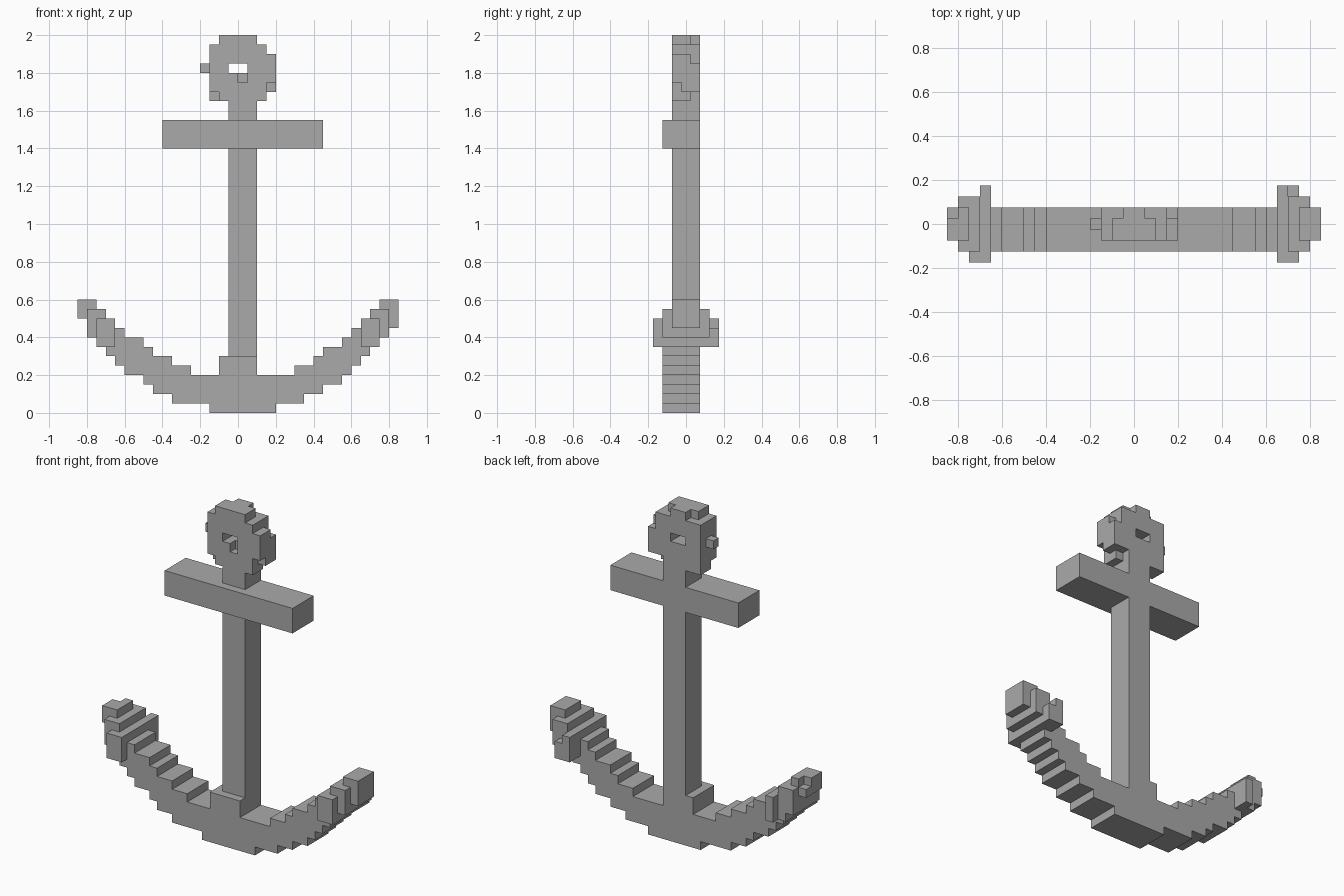
import bpy, bmesh, math
from mathutils import Vector

CELL = 0.05
ORIGIN = Vector((0, -0.175, 0))

if "Cube" in bpy.data.objects:
    bpy.data.objects.remove(bpy.data.objects["Cube"])

grey = bpy.data.materials.new("iron grey")
grey.use_nodes = True
colour = (0.4, 0.4, 0.4, 1)
grey.diffuse_color = colour
shader = next(n for n in grey.node_tree.nodes if n.type == 'BSDF_PRINCIPLED')
shader.inputs["Base Color"].default_value = colour
shader.inputs["Roughness"].default_value = 0.8


def box(x, y, z):
    """Cells of a block; each range is (start, stop) in cells."""
    return {(i, j, k) for i in range(*x) for j in range(*y) for k in range(*z)}


def mirror(cells):
    return {(-1 - i, j, k) for i, j, k in cells}


WIDE, SLIM = (1, 5), (2, 5)      # depth of the arms and of the shank


def arm(spans):
    """Stepped arm on the +x side, one (inner, outer) span per level."""
    cells = set()
    for level, span in enumerate(spans):
        cells |= box(span, WIDE, (level, level + 1))
    return cells


def fluke(tip_bottom):
    """Three overlapping blocks, narrowing toward the tip."""
    return (box((13, 15), (0, 7), (7, 10)) | box((14, 16), (1, 6), (8, 11))
            | box((15, 17), SLIM, (tip_bottom, 12)))


parts = {}

# Shank, its foot and the cross stock
parts["stock"] = box((-8, 9), WIDE, (28, 31))
parts["shank_foot"] = box((-2, 2), WIDE, (4, 6))
parts["shank"] = box((-1, 2), SLIM, (4, 33))

# Curved arms
parts["left_arm"] = arm([(0, 4), (0, 7), (0, 9), (0, 11), (6, 12),
                         (8, 13), (9, 14), (11, 14), (12, 14)])
parts["right_arm"] = mirror(arm([(0, 3), (0, 7), (0, 9), (0, 10), (5, 12),
                                 (7, 13), (9, 14), (10, 14), (12, 14)]))

# Flukes, with their chipped corners
parts["left_fluke"] = fluke(9) - {(14, 6, 9)}
parts["right_fluke"] = mirror(fluke(10) - box((14, 15), (6, 7), (7, 10))
                              - {(16, 4, 11)})

# Ring: stepped disc, side knob, hole and chipped edges
ring = set()
for level, span in enumerate([(-3, 3), (-3, 4), (-3, 4), (-3, 4),
                              (-3, 4), (-3, 3), (-2, 2)]):
    ring |= box(span, SLIM, (33 + level, 34 + level))
ring.add((-4, 3, 36))
ring -= box((-1, 1), SLIM, (36, 37))
ring -= {(0, 2, 35), (-3, 2, 33), (3, 2, 34), (2, 4, 33),
         (3, 4, 37), (-2, 4, 39), (1, 4, 39)}
parts["ring"] = ring

# Let each cell belong to one part only
solid = set()
for name in parts:
    parts[name] = parts[name] - solid
    solid |= parts[name]


def build(name, cells):
    """Skin the exposed sides of the cells and merge flat areas."""
    bm = bmesh.new()
    for cell in sorted(cells):
        for axis in range(3):
            for side in (0, 1):
                neighbour = list(cell)
                neighbour[axis] += 2 * side - 1
                if tuple(neighbour) in solid:
                    continue
                u, v = (axis + 1) % 3, (axis + 2) % 3
                corners = []
                for du, dv in ((0, 0), (1, 0), (1, 1), (0, 1)):
                    p = Vector(cell)
                    p[axis] += side
                    p[u] += du
                    p[v] += dv
                    corners.append(bm.verts.new(ORIGIN + p * CELL))
                bm.faces.new(corners if side else corners[::-1])
    bmesh.ops.remove_doubles(bm, verts=bm.verts, dist=CELL / 100)
    bmesh.ops.dissolve_limit(bm, angle_limit=math.radians(1),
                             verts=bm.verts, edges=bm.edges)
    mesh = bpy.data.meshes.new(name)
    bm.to_mesh(mesh)
    bm.free()
    mesh.materials.append(grey)
    bpy.context.collection.objects.link(bpy.data.objects.new(name, mesh))


for name, cells in parts.items():
    build(name, cells)
